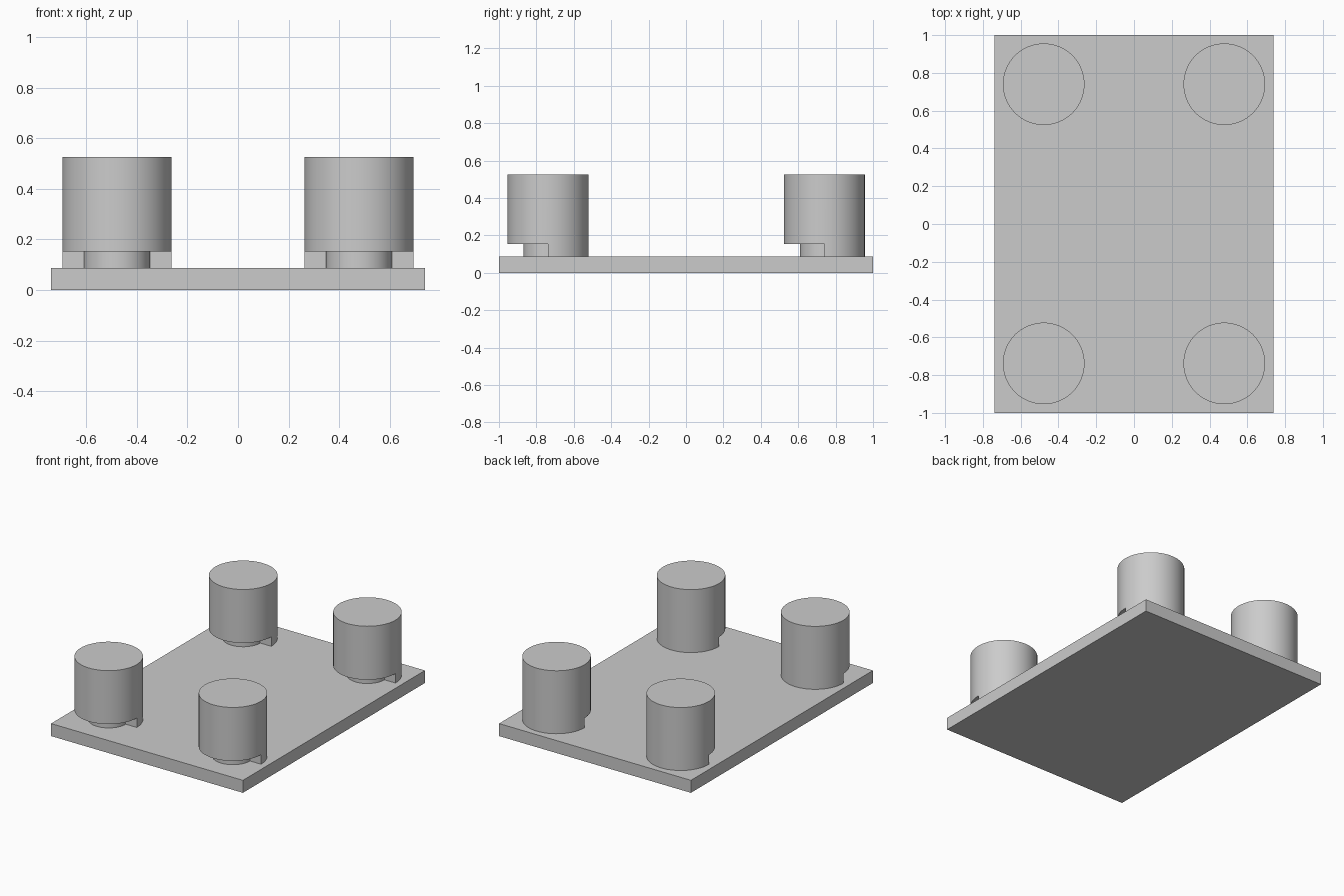
import bpy, bmesh, math

if "Cube" in bpy.data.objects:
    bpy.data.objects.remove(bpy.data.objects["Cube"])

SEG = 64
BASE_TOP, STEP_Z, POST_TOP = 0.087, 0.153, 0.525
OUTER_R, INNER_R = 0.216, 0.131

grey = bpy.data.materials.new("plain grey")
grey.diffuse_color = (0.6, 0.6, 0.6, 1)
grey.use_nodes = True
grey.node_tree.nodes["Principled BSDF"].inputs["Base Color"].default_value = grey.diffuse_color


def finish(bm, name, location):
    bmesh.ops.recalc_face_normals(bm, faces=bm.faces[:])
    mesh = bpy.data.meshes.new(name)
    bm.to_mesh(mesh)
    bm.free()
    mesh.materials.append(grey)
    obj = bpy.data.objects.new(name, mesh)
    obj.location = location
    bpy.context.collection.objects.link(obj)
    return obj


def ring(bm, radius, z, start, count):
    """Vertices on an arc, counted in segments from +x."""
    angles = [2 * math.pi * i / SEG for i in range(start, start + count)]
    return [bm.verts.new((radius * math.cos(a), radius * math.sin(a), z)) for a in angles]


def add_post(name, x, y):
    bm = bmesh.new()
    half = SEG // 2
    top = ring(bm, OUTER_R, POST_TOP, 0, SEG)
    mid = ring(bm, OUTER_R, STEP_Z, 0, SEG)
    foot = ring(bm, OUTER_R, BASE_TOP, 0, half + 1)
    neck_top = ring(bm, INNER_R, STEP_Z, half, half + 1)
    neck_foot = ring(bm, INNER_R, BASE_TOP, half, half + 1)
    front_mid = mid[half:] + mid[:1]

    def wall(a, b, count):
        for i in range(count):
            j = (i + 1) % len(a)
            bm.faces.new((a[i], a[j], b[j], b[i]))

    # main drum, then the full-width back half of the foot
    bm.faces.new(top)
    wall(mid, top, SEG)
    wall(foot, mid[:half + 1], half)
    # undercut front half: ledge, neck and the two flat step ends
    wall(neck_top, front_mid, half)
    wall(neck_foot, neck_top, half)
    bm.faces.new((foot[half], mid[half], neck_top[0], neck_foot[0]))
    bm.faces.new((foot[0], mid[0], neck_top[-1], neck_foot[-1]))

    obj = finish(bm, name, (x, y, 0))
    bpy.ops.object.select_all(action='DESELECT')
    obj.select_set(True)
    bpy.context.view_layer.objects.active = obj
    bpy.ops.object.shade_smooth_by_angle(angle=math.radians(30))


# rectangular base plate
bm = bmesh.new()
bmesh.ops.create_cube(bm, size=1)
bmesh.ops.scale(bm, vec=(1.476, 2.0, BASE_TOP), verts=bm.verts[:])
finish(bm, "base_plate", (0, 0, BASE_TOP / 2))

# four corner posts, all undercut toward the front
for y, row in ((-0.738, "front"), (0.74, "back")):
    for x, side in ((-0.478, "left"), (0.478, "right")):
        add_post(f"{row}_{side}_post", x, y)
